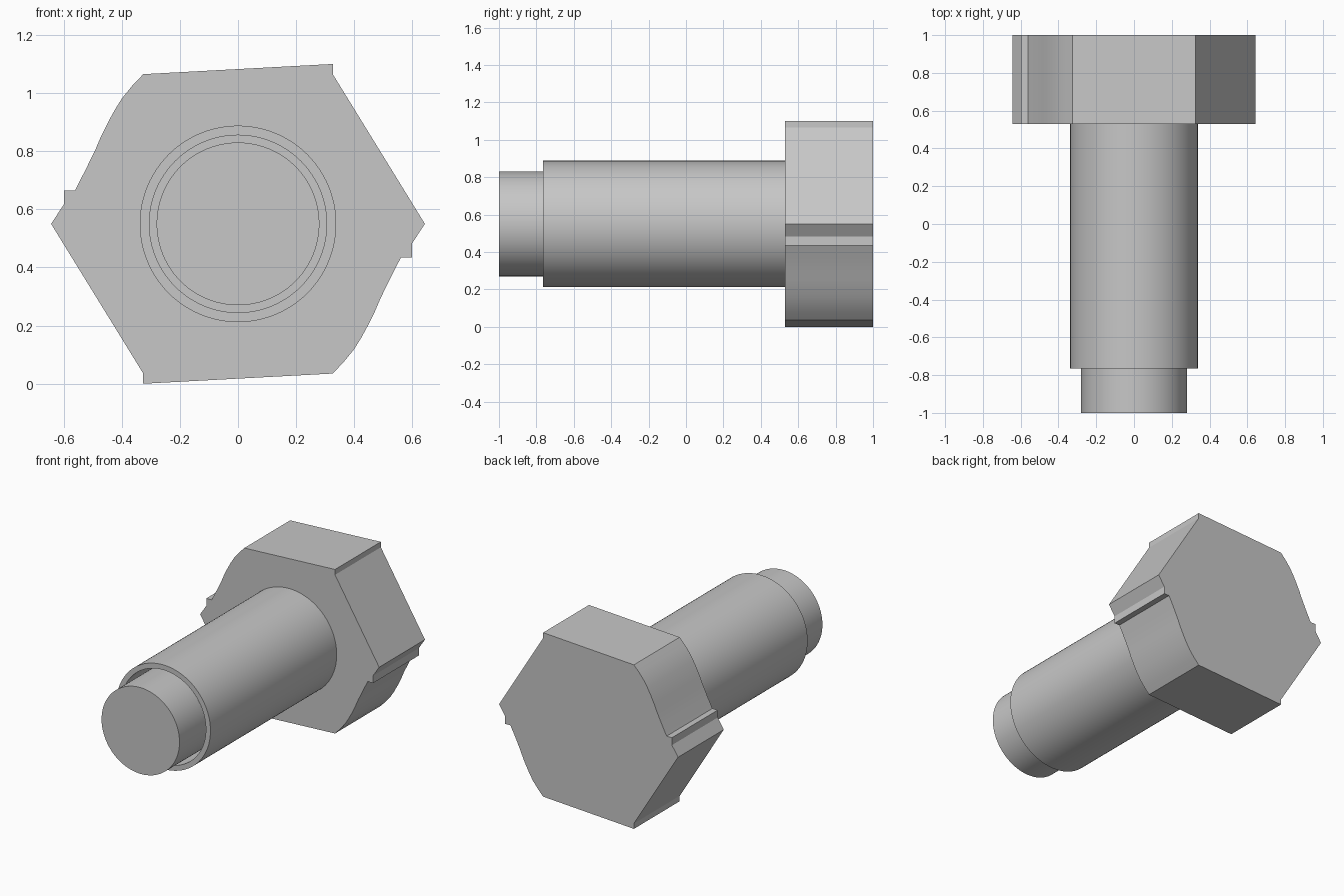
import bpy
import bmesh
import math

cube = bpy.data.objects.get("Cube")
if cube:
    bpy.data.objects.remove(cube, do_unlink=True)

AXIS_Z = 0.55      # height of the bolt axis
HEAD_FRONT = 0.53  # y where the shank meets the head
HEAD_BACK = 1.0

steel = bpy.data.materials.new("grey_steel")
grey = (0.57, 0.57, 0.57, 1)
steel.diffuse_color = grey
steel.use_nodes = True
steel.node_tree.nodes["Principled BSDF"].inputs["Base Color"].default_value = grey


def finish(name, bm):
    """Turn a bmesh into a shaded object with the steel material."""
    bmesh.ops.recalc_face_normals(bm, faces=bm.faces)
    mesh = bpy.data.meshes.new(name)
    bm.to_mesh(mesh)
    bm.free()
    mesh.materials.append(steel)
    obj = bpy.data.objects.new(name, mesh)
    bpy.context.collection.objects.link(obj)
    bpy.ops.object.select_all(action='DESELECT')
    obj.select_set(True)
    bpy.context.view_layer.objects.active = obj
    bpy.ops.object.shade_smooth_by_angle(angle=math.radians(25))
    return obj


def lathe(name, profile, closed, steps=96):
    """Spin (radius, y) points around the bolt axis."""
    bm = bmesh.new()
    verts = [bm.verts.new((r, y, AXIS_Z)) for r, y in profile]
    edges = [bm.edges.new(pair) for pair in zip(verts, verts[1:])]
    if closed:
        edges.append(bm.edges.new((verts[-1], verts[0])))
    bmesh.ops.spin(bm, geom=verts + edges, cent=(0, 0, AXIS_Z), axis=(0, 1, 0),
                   angle=math.tau, steps=steps, use_merge=True)
    bmesh.ops.remove_doubles(bm, verts=bm.verts, dist=0.0001)
    return finish(name, bm)


# Head: half the outline relative to the axis, repeated by a half turn
half = [(0.326, 0.55), (0.326, 0.515), (0.643, 0.0), (0.599, -0.067),
        (0.599, -0.115), (0.561, -0.115), (0.525, -0.185), (0.49, -0.257),
        (0.47, -0.304), (0.447, -0.35), (0.424, -0.392), (0.399, -0.432),
        (0.364, -0.475), (0.326, -0.515)]
outline = half + [(-x, -z) for x, z in half]
bm = bmesh.new()
front = bm.faces.new([bm.verts.new((x, HEAD_FRONT, AXIS_Z + z)) for x, z in outline])
extruded = bmesh.ops.extrude_face_region(bm, geom=[front], use_keep_orig=True)
moved = [v for v in extruded["geom"] if isinstance(v, bmesh.types.BMVert)]
bmesh.ops.translate(bm, verts=moved, vec=(0, HEAD_BACK - HEAD_FRONT, 0))
finish("hex_head", bm)

# Hollow sleeve, with a narrow gap around the inner pin
lathe("shank_sleeve", [(0.338, HEAD_FRONT), (0.338, -0.765),
                       (0.305, -0.765), (0.305, HEAD_FRONT)], closed=True)

# Solid pin running through the sleeve
lathe("inner_pin", [(0, HEAD_FRONT), (0.28, HEAD_FRONT), (0.28, -1), (0, -1)], closed=False)
